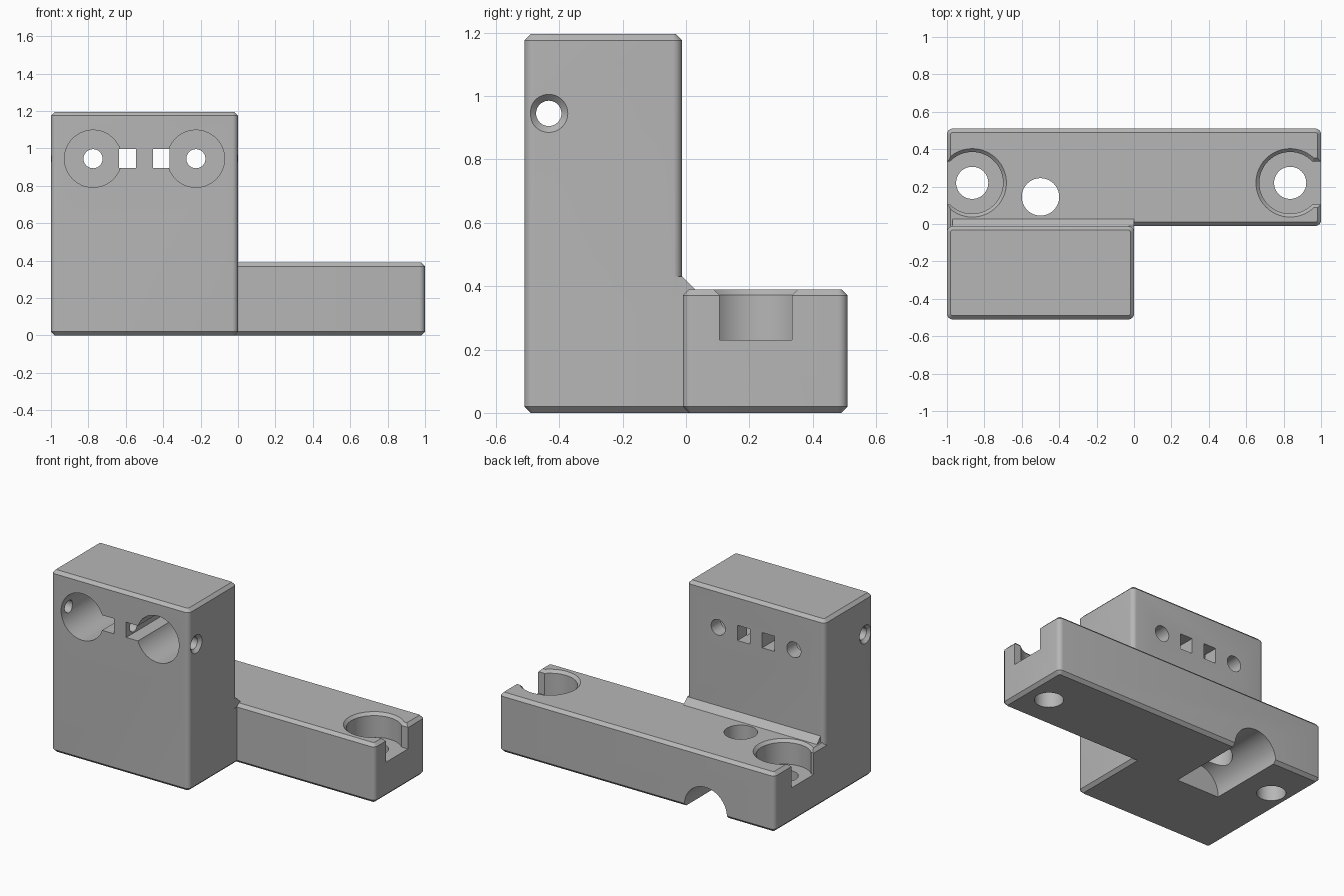
import bpy, bmesh, math
from mathutils import Matrix, Vector

cube = bpy.data.objects.get("Cube")
if cube:
    bpy.data.objects.remove(cube, do_unlink=True)

grey = bpy.data.materials.new("plain_grey")
grey.use_nodes = True
GREY = (0.47, 0.47, 0.47, 1)
grey.diffuse_color = GREY
grey.node_tree.nodes["Principled BSDF"].inputs["Base Color"].default_value = GREY


def loft(name, rings):
    """Closed solid through matching rings of points."""
    bm = bmesh.new()
    loops = [[bm.verts.new(p) for p in ring] for ring in rings]
    for a, b in zip(loops, loops[1:]):
        for i in range(len(a)):
            j = (i + 1) % len(a)
            bm.faces.new((a[i], a[j], b[j], b[i]))
    bm.faces.new(loops[0][::-1])
    bm.faces.new(loops[-1])
    bmesh.ops.recalc_face_normals(bm, faces=bm.faces)
    mesh = bpy.data.meshes.new(name)
    bm.to_mesh(mesh)
    bm.free()
    mesh.materials.append(grey)
    ob = bpy.data.objects.new(name, mesh)
    bpy.context.collection.objects.link(ob)
    return ob


def outline(x0, x1, y0, y1, z, r):
    """Rectangle with rounded corners at height z."""
    pts, steps = [], 6
    corners = ((x1 - r, y1 - r), (x0 + r, y1 - r), (x0 + r, y0 + r), (x1 - r, y0 + r))
    for k, (cx, cy) in enumerate(corners):
        for i in range(steps + 1):
            a = math.pi / 2 * (k + i / steps)
            pts.append((cx + r * math.cos(a), cy + r * math.sin(a), z))
    return pts


def block(name, x0, x1, y0, y1, z1, r=0.03, c=0.02):
    """Rounded block on the ground, chamfered at top and bottom."""
    levels = ((0, c), (c, 0), (z1 - c, 0), (z1, c))
    return loft(name, [outline(x0 + d, x1 - d, y0 + d, y1 - d, z, r - d) for z, d in levels])


def rod(name, centre, axis, profile, n=56):
    """Turned solid; profile is (distance along axis, radius)."""
    turn = Vector((0, 0, 1)).rotation_difference(Vector(axis)).to_matrix().to_4x4()
    place = Matrix.Translation(centre) @ turn
    return loft(name, [[place @ Vector((r * math.cos(math.tau * i / n),
                                        r * math.sin(math.tau * i / n), d))
                        for i in range(n)] for d, r in profile])


def box(name, x0, x1, y0, y1, z0, z1, flare=0):
    """Plain box, optionally wider in y at the top."""
    return loft(name, [[(x0, y0 - f, z), (x1, y0 - f, z), (x1, y1 + f, z), (x0, y1 + f, z)]
                       for z, f in ((z0, 0), (z1, flare))])


def combine(target, tool, operation):
    mod = target.modifiers.new(operation.lower(), "BOOLEAN")
    mod.operation, mod.solver, mod.object = operation, "EXACT", tool
    bpy.context.view_layer.objects.active = target
    bpy.ops.object.modifier_apply(modifier=mod.name)
    bpy.data.objects.remove(tool, do_unlink=True)


# Solid parts: tower, foot bar, the joint between them and the corner fillet
body = block("mounting_bracket", -1, 0, -0.51, -0.012, 1.195)
solids = [
    block("foot_bar", -1, 1, -0.01, 0.51, 0.39),
    block("joint", -1, 0, -0.12, 0.1, 0.39, r=0.0205),
    loft("corner_fillet", [[(x, -0.06, 0.36), (x, 0.058, 0.36), (x, -0.012, 0.43), (x, -0.06, 0.43)]
                           for x in (-0.97, -0.001)]),
]
for solid in solids:
    combine(body, solid, "UNION")

# Counterbored screw seats, open towards the ends of the bar
cutters = []
for cx, end in ((-0.865, -1.1), (0.835, 1.1)):
    x0, x1 = sorted((cx, end))
    cutters += [
        rod("seat", (cx, 0.22, 0), (0, 0, 1),
            ((0.23, 0.165), (0.372, 0.165), (0.39, 0.183), (0.5, 0.183))),
        box("seat_opening", x0, x1, 0.105, 0.335, 0.23, 0.5),
        box("opening_chamfer", x0, x1, 0.105, 0.335, 0.372, 0.402, 0.03),
        rod("screw_hole", (cx, 0.22, 0), (0, 0, 1), ((-0.1, 0.086), (0.3, 0.086))),
    ]

# Arched channel under the bar with a vertical hole above it
cutters += [
    rod("channel", (-0.5, 0, 0.012), (0, 1, 0), ((-0.015, 0.155), (0.6, 0.155))),
    rod("channel_hole", (-0.5, 0.145, 0), (0, 0, 1), ((0.05, 0.1), (0.6, 0.1))),
]

# Front bores with rear holes and square slots, mirrored about the tower centre
for side in (-1, 1):
    cx = -0.5 + side * 0.275
    x0, x1 = sorted((-0.5 + side * 0.045, -0.5 + side * 0.135))
    cutters += [
        rod("bore", (cx, 0, 0.945), (0, 1, 0), ((-0.6, 0.153), (-0.11, 0.153))),
        rod("rear_hole", (cx, 0, 0.945), (0, 1, 0), ((-0.3, 0.051), (0.2, 0.051))),
        box("slot", x0, x1, -0.6, 0.2, 0.896, 0.996),
    ]

# Countersunk cross hole through the tower
cutters.append(rod("cross_hole", (-0.5, -0.433, 0.945), (1, 0, 0),
                   ((-0.6, 0.06), (-0.5, 0.06), (-0.48, 0.04),
                    (0.48, 0.04), (0.5, 0.06), (0.6, 0.06))))
for cutter in cutters:
    combine(body, cutter, "DIFFERENCE")

bpy.ops.object.select_all(action="DESELECT")
body.select_set(True)
bpy.context.view_layer.objects.active = body
bpy.ops.object.shade_smooth_by_angle(angle=math.radians(25))
